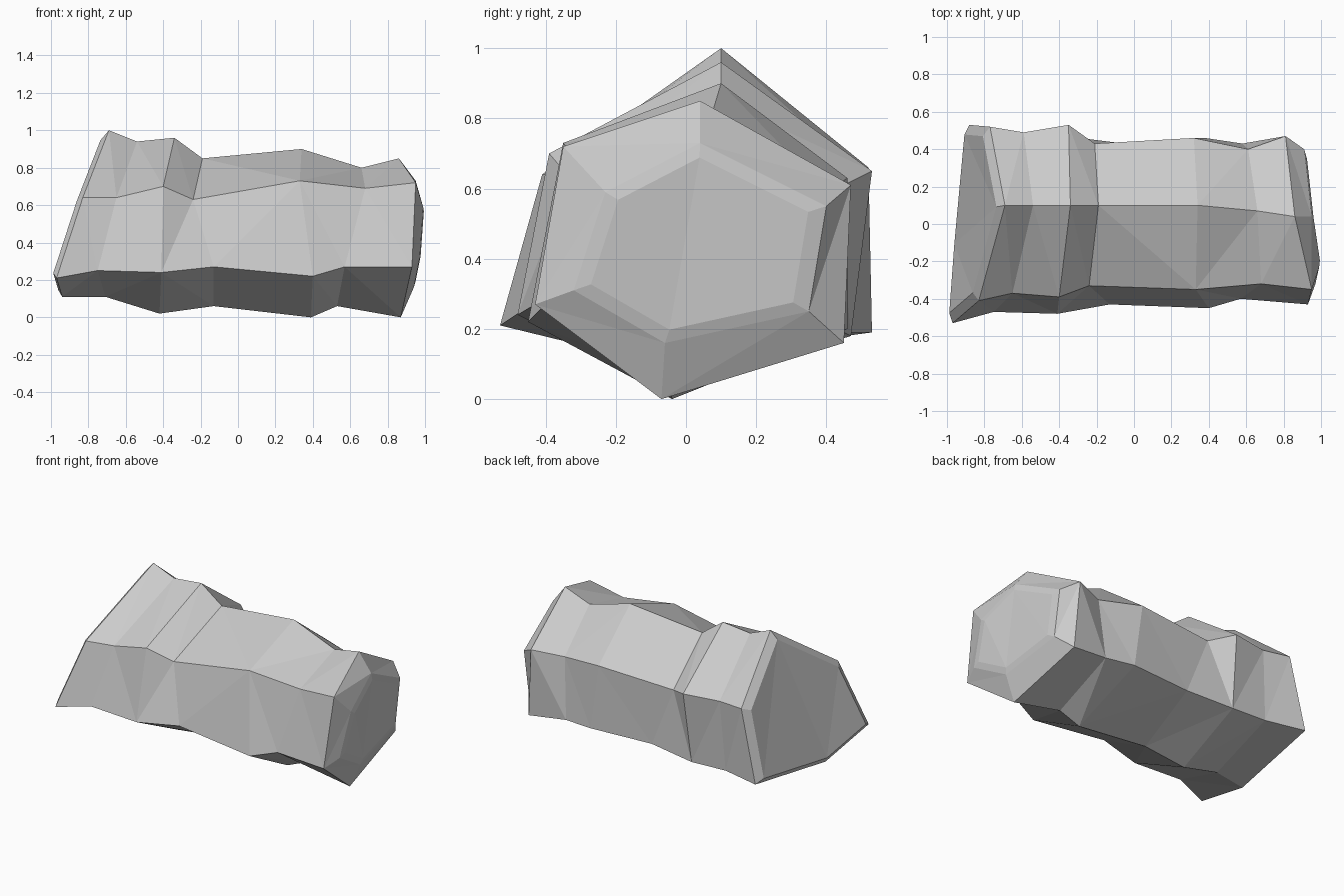
import bpy
import bmesh
from mathutils import Vector

# Remove the default object
default_cube = bpy.data.objects.get("Cube")
if default_cube:
    bpy.data.objects.remove(default_cube, do_unlink=True)

# One plain stone grey
stone_grey = bpy.data.materials.new("stone_grey")
stone_grey.use_nodes = True
grey_value = 0.6
colour = (grey_value, grey_value, grey_value, 1)
stone_grey.diffuse_color = colour
stone_grey.node_tree.nodes["Principled BSDF"].inputs["Base Color"].default_value = colour

# Six ridge lines running along the rough hexagonal block
top_ridge = [(-.69, .1, 1), (-.54, .1, .94), (-.34, .1, .96), (-.19, .1, .85),
             (.34, .1, .9), (.66, .07, .8), (.86, .04, .85)]
front_upper_ridge = [(-.83, -.41, .64), (-.65, -.37, .64), (-.4, -.39, .7), (-.24, -.33, .63),
                     (.33, -.35, .73), (.68, -.32, .69), (.95, -.35, .72)]
front_lower_ridge = [(-.97, -.53, .21), (-.75, -.47, .25), (-.41, -.48, .24), (-.13, -.43, .27),
                     (.4, -.45, .22), (.57, -.4, .27), (.93, -.43, .27)]
bottom_ridge = [(-.94, -.12, .11), (-.71, -.08, .11), (-.42, -.04, .02), (-.13, -.05, .06),
                (.39, -.04, 0), (.53, -.05, .06), (.87, -.07, 0)]
back_lower_ridge = [(-.88, .53, .19), (-.62, .47, .19), (-.37, .47, .18), (-.05, .43, .2),
                    (.38, .46, .2), (.58, .43, .19), (.84, .45, .16)]
back_upper_ridge = [(-.77, .52, .66), (-.59, .49, .65), (-.35, .53, .65), (-.21, .43, .6),
                    (.32, .46, .63), (.61, .4, .59), (.81, .47, .61)]
ridges = [top_ridge, front_upper_ridge, front_lower_ridge,
          bottom_ridge, back_lower_ridge, back_upper_ridge]

# Outline of the worn face at the +x end, in the same order as the ridges
worn_outline = [(.95, .04, .73), (.99, -.23, .59), (.97, -.32, .31),
                (.94, -.06, .16), (.91, .35, .25), (.91, .4, .55)]


def inset_ring(points, amount, push):
    """Shrink a ring towards its middle and slide it along x."""
    points = [Vector(p) for p in points]
    middle = sum(points, Vector()) / len(points)
    return [p.lerp(middle, amount) + Vector((push, 0, 0)) for p in points]


def bridge(bm, ring_a, ring_b):
    """Join two rings with faces, one per side."""
    count = len(ring_a)
    for i in range(count):
        j = (i + 1) % count
        bm.faces.new((ring_a[i], ring_a[j], ring_b[j], ring_b[i]))


# Cross-sections from the slanted -x end to the worn +x end
sections = [list(section) for section in zip(*ridges)]
sections.insert(0, inset_ring(sections[0], .1, -.03))
sections.append(worn_outline)
sections.append(inset_ring(worn_outline, .14, .01))

# Skin the sections and close both ends
bm = bmesh.new()
rings = [[bm.verts.new(p) for p in section] for section in sections]
for ring_a, ring_b in zip(rings, rings[1:]):
    bridge(bm, ring_a, ring_b)
bm.faces.new(rings[0])
bm.faces.new(rings[-1])
bmesh.ops.triangulate(bm, faces=bm.faces[:], quad_method="SHORT_EDGE", ngon_method="BEAUTY")
bmesh.ops.recalc_face_normals(bm, faces=bm.faces[:])

mesh = bpy.data.meshes.new("rock_block")
bm.to_mesh(mesh)
bm.free()
mesh.materials.append(stone_grey)
rock_block = bpy.data.objects.new("rock_block", mesh)
bpy.context.collection.objects.link(rock_block)
